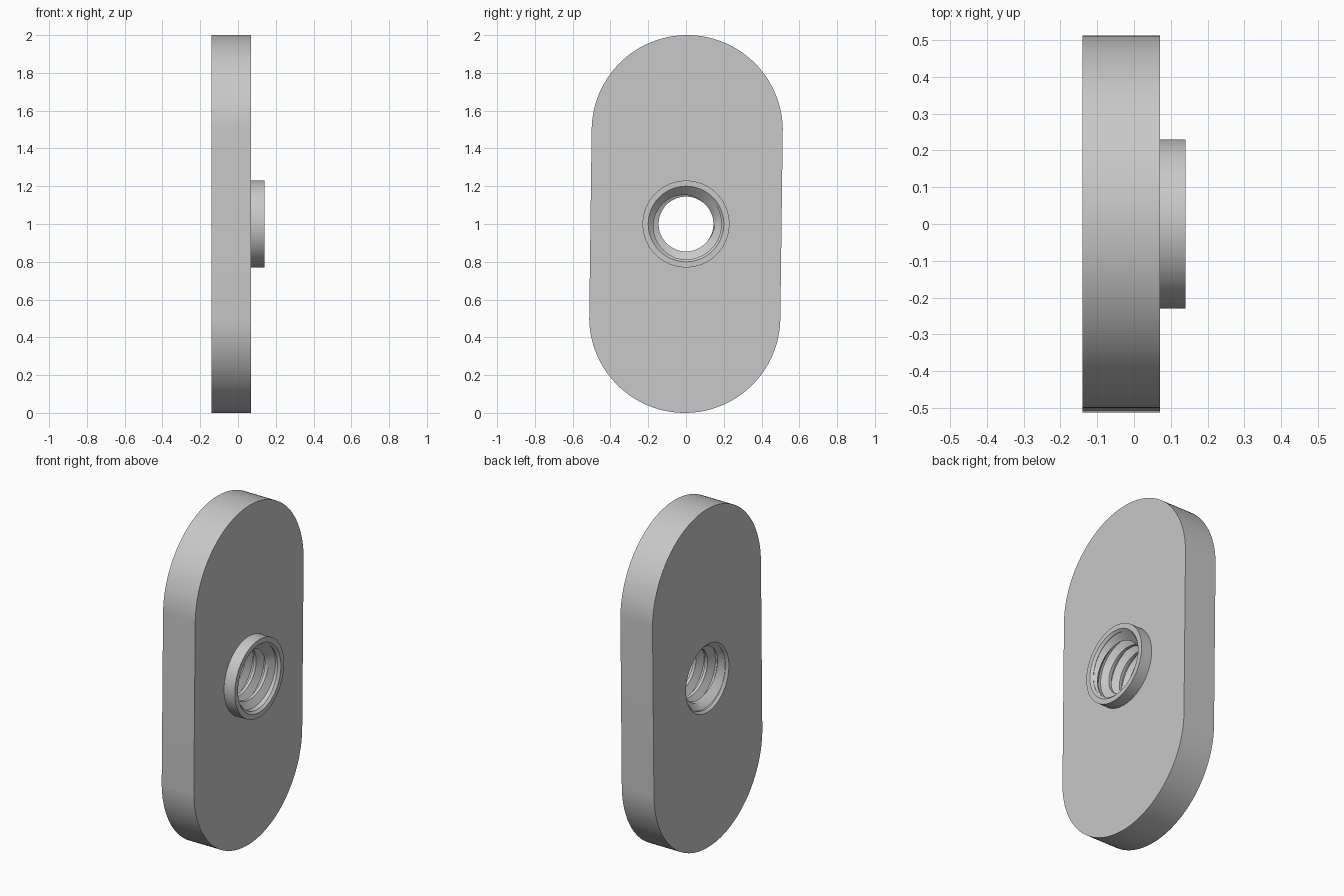
import bpy, bmesh
from math import sin, cos, pi, copysign

cube = bpy.data.objects.get("Cube")
if cube:
    bpy.data.objects.remove(cube, do_unlink=True)

grey = bpy.data.materials.new("plain grey")
grey.use_nodes = True
colour = (0.58, 0.58, 0.58, 1)
grey.diffuse_color = colour
grey.node_tree.nodes["Principled BSDF"].inputs["Base Color"].default_value = colour

BACK, FACE, BOSS_END = -0.14, 0.07, 0.14
MOUTH, MAJOR, MINOR = 0.2, 0.187, 0.145
PITCH, SEGMENTS = 0.074, 128
MID_Z = 1.0


def loft(name, rings, closed_rings, closed_loft):
    """Skin a list of equal-length point rings into one smooth-shaded object."""
    bm = bmesh.new()
    rows = [[bm.verts.new(p) for p in ring] for ring in rings]
    count = len(rows[0])
    for j in range(len(rows) if closed_loft else len(rows) - 1):
        a, b = rows[j], rows[(j + 1) % len(rows)]
        for i in range(count if closed_rings else count - 1):
            k = (i + 1) % count
            bm.faces.new((a[i], a[k], b[k], b[i]))
    if not closed_loft:
        bm.faces.new(rows[0])
        bm.faces.new(rows[-1])
    bmesh.ops.recalc_face_normals(bm, faces=bm.faces)
    mesh = bpy.data.meshes.new(name)
    bm.to_mesh(mesh)
    bm.free()
    mesh.materials.append(grey)
    obj = bpy.data.objects.new(name, mesh)
    bpy.context.collection.objects.link(obj)
    bpy.ops.object.select_all(action="DESELECT")
    obj.select_set(True)
    bpy.context.view_layer.objects.active = obj
    bpy.ops.object.shade_smooth_by_angle(angle=pi / 6)
    return obj


def ring(x, radius, lean=0.0, rise=0.0):
    """Circle about the x axis, its halves pulled apart into a slot shape."""
    points = []
    for i in range(SEGMENTS):
        t = 2 * pi * (i + 0.5) / SEGMENTS
        side = copysign(1, sin(t))
        points.append((x, radius * cos(t) + side * lean,
                       MID_Z + radius * sin(t) + side * rise))
    return points


# Rounded plate, slightly leaning, with raised boss and chamfered bore
slot = dict(radius=0.506, lean=0.0065, rise=0.494)
chamfer = MOUTH - MAJOR
loft("plate_with_boss", [
    ring(BACK, **slot), ring(FACE, **slot),
    ring(FACE, 0.23), ring(BOSS_END, 0.23),
    ring(BOSS_END, MOUTH), ring(BOSS_END - chamfer, MAJOR),
    ring(BACK + chamfer, MAJOR), ring(BACK, MOUTH)], True, True)


# Helical thread ridge, cut back by the countersink at both mouths
def thread_point(x, radius, t):
    x = min(max(x, BACK), BOSS_END)
    depth = min(x - BACK, BOSS_END - x)
    r = max(radius, MOUTH + 0.002 - depth)
    return (x, r * cos(t), MID_Z + r * sin(t))


profile = [(-0.033, MAJOR + 0.003), (-0.009, MINOR),
           (0.009, MINOR), (0.033, MAJOR + 0.003)]
turns = (BOSS_END - BACK) / PITCH
steps = int(turns * 96)
sections = []
for s in range(steps + 1):
    t = 2 * pi * turns * s / steps
    x = BACK + PITCH * t / (2 * pi)
    sections.append([thread_point(x + dx, r, t) for dx, r in profile])
loft("bore_thread", sections, True, False)
